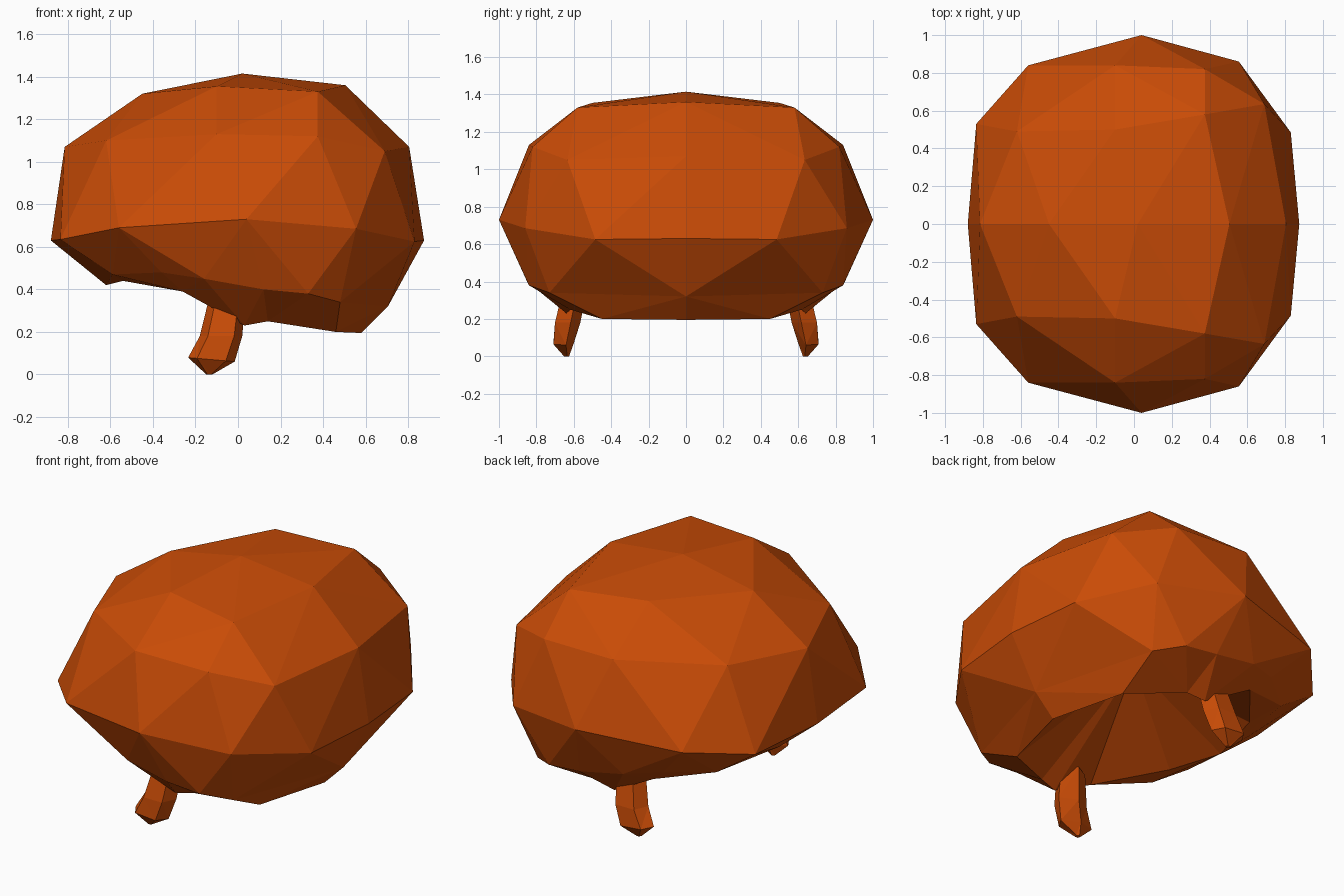
import bpy, bmesh, math
from mathutils import Vector

if "Cube" in bpy.data.objects:
    bpy.data.objects.remove(bpy.data.objects["Cube"])

orange = bpy.data.materials.new("hair orange")
orange.diffuse_color = (0.59, 0.072, 0.002, 1)
orange.use_nodes = True
orange.node_tree.nodes["Principled BSDF"].inputs["Base Color"].default_value = orange.diffuse_color


def finish(bm, name):
    bmesh.ops.remove_doubles(bm, verts=bm.verts[:], dist=0.002)
    bmesh.ops.triangulate(bm, faces=[f for f in bm.faces if len(f.verts) > 3])
    bmesh.ops.recalc_face_normals(bm, faces=bm.faces[:])
    me = bpy.data.meshes.new(name)
    bm.to_mesh(me)
    bm.free()
    me.materials.append(orange)
    ob = bpy.data.objects.new(name, me)
    bpy.context.collection.objects.link(ob)
    return ob


def flip(p, s):
    return Vector((p[0], p[1] * s, p[2]))


# half outlines (y >= 0), running from the back of the head (+x) to the face (-x)
crown = [(0.02, 0, 1.415), (0.505, 0, 1.36), (0.375, 0.58, 1.33), (-0.1, 0.5, 1.355), (-0.45, 0, 1.32)]
upper = [(0.805, 0, 1.07), (0.69, 0.635, 1.05), (0.375, 0.82, 1.12), (-0.1, 0.84, 1.13),
         (-0.62, 0.49, 1.1), (-0.815, 0, 1.07)]
widest = [(0.875, 0, 0.63), (0.83, 0.485, 0.625), (0.555, 0.86, 0.685), (0.04, 1, 0.73),
          (-0.56, 0.84, 0.69), (-0.835, 0.53, 0.635), (-0.88, 0, 0.63)]
ridge = [(0.705, 0, 0.32), (0.48, 0.73, 0.34), (0.33, 0.84, 0.38), (0.12, 0.85, 0.4),
         (-0.16, 0.83, 0.45), (-0.36, 0.74, 0.48), (-0.59, 0.55, 0.47), (-0.62, 0, 0.42)]
rim = [(0.58, 0, 0.195), (0.46, 0.45, 0.2), (0.14, 0.62, 0.25), (0.03, 0.64, 0.23),
       (-0.26, 0.68, 0.39), (-0.54, 0.34, 0.44), (-0.62, 0, 0.42)]
hollow = (0, 0, 0.75)

bm = bmesh.new()
# domed upper half: hull of the outlines, opened at the bottom
pts = {tuple(flip(p, s)) for p in crown + upper + widest for s in (1, -1)}
verts = [bm.verts.new(p) for p in sorted(pts)]
bmesh.ops.convex_hull(bm, input=verts)
bmesh.ops.delete(bm, geom=[f for f in bm.faces if all(v.co.z < 0.8 for v in f.verts)], context='FACES')


# bands between paired outline points
def band(first, second, links, s):
    pairs = [(first[i], second[j]) for i, j in links]
    for (a, b), (c, d) in zip(pairs, pairs[1:]):
        loop = []
        for p in (a, c, d, b):
            if p not in loop:
                loop.append(p)
        if len(loop) > 2:
            bm.faces.new([bm.verts.new(flip(p, s)) for p in loop])


for s in (1, -1):
    # curled-in lower half
    band(widest, ridge, [(0, 0), (1, 0), (2, 1), (3, 2), (3, 3), (3, 4), (4, 4), (4, 5), (5, 6), (6, 7)], s)
    band(ridge, rim, [(0, 0), (1, 1), (2, 2), (3, 2), (4, 3), (4, 4), (5, 4), (6, 5), (7, 6)], s)
    # shallow hollow underneath
    band(rim, [hollow], [(i, 0) for i in range(7)], s)
finish(bm, "hair_shell")

# sideburns: five-sided bent locks; rings are (x, y, z, x radius, y radius, tilt)
rings = [(-0.05, 0.60, 0.36, 0.09, 0.07, 0.0), (-0.08, 0.64, 0.18, 0.105, 0.075, 0.0),
         (-0.125, 0.66, 0.07, 0.115, 0.06, 0.01), (-0.135, 0.64, 0.0, 0.015, 0.015, 0.0)]
for s, name in ((1, "sideburn_back"), (-1, "sideburn_front")):
    bm = bmesh.new()
    loops = []
    for x, y, z, rx, ry, tilt in rings:
        loop = []
        for k in range(5):
            a = math.pi * 0.7 + k * math.tau / 5
            loop.append(bm.verts.new(flip((x + rx * math.cos(a), y + ry * math.sin(a),
                                           z - tilt * math.cos(a)), s)))
        loops.append(loop)
    for a, b in zip(loops, loops[1:]):
        for k in range(5):
            bm.faces.new((a[k], a[(k + 1) % 5], b[(k + 1) % 5], b[k]))
    bm.faces.new(loops[0])
    bm.faces.new(loops[-1])
    finish(bm, name)
